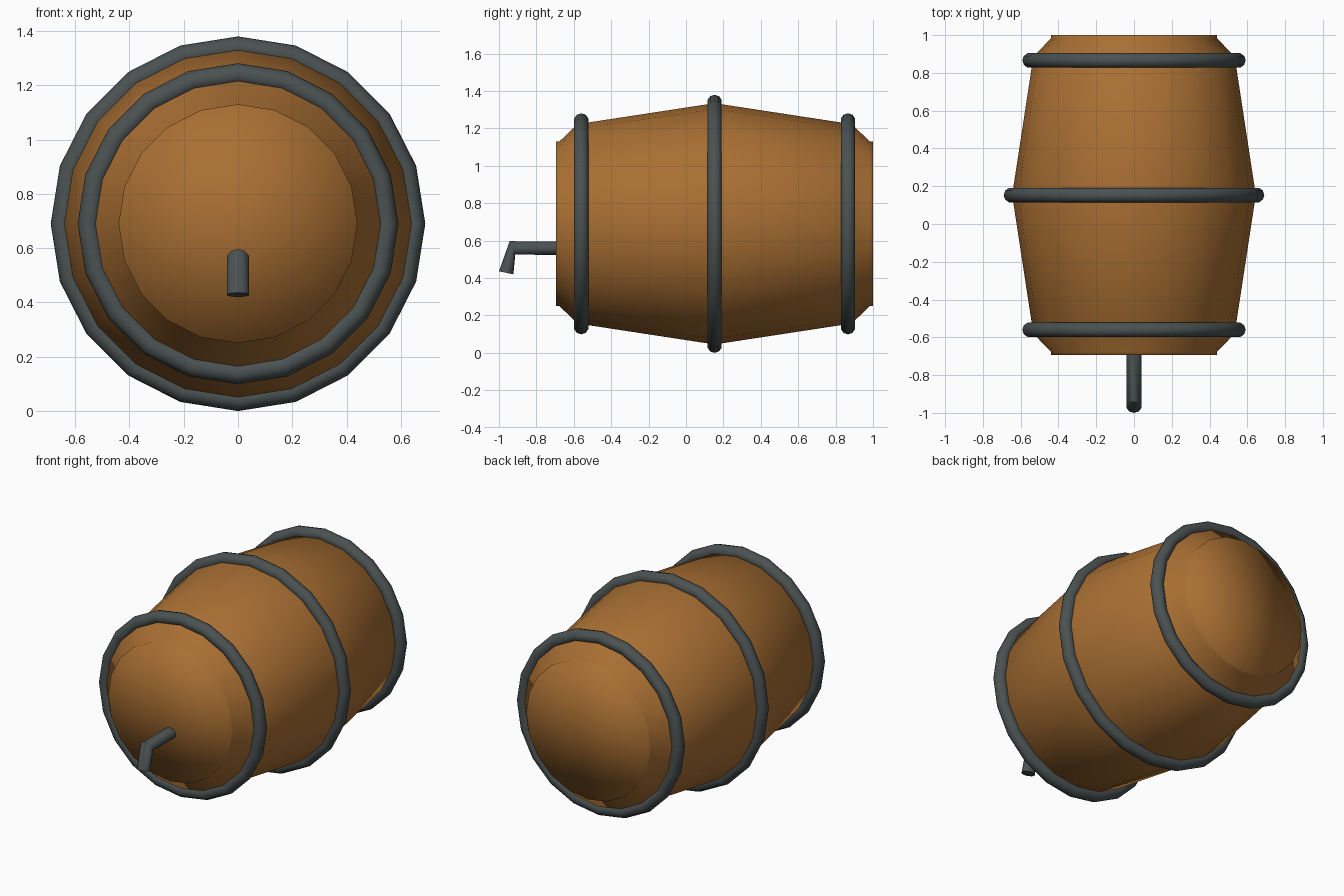
import bpy, bmesh, math
from mathutils import Vector

if "Cube" in bpy.data.objects:
    bpy.data.objects.remove(bpy.data.objects["Cube"])

CY, CZ, SEG = 0.153, 0.69, 20   # barrel centre along y, axis height, sides


def material(name, rgb):
    m = bpy.data.materials.new(name)
    m.diffuse_color = (*rgb, 1)
    m.use_nodes = True
    m.node_tree.nodes["Principled BSDF"].inputs["Base Color"].default_value = m.diffuse_color
    return m


WOOD = material("brown wood", (0.40, 0.16, 0.033))
IRON = material("dark iron", (0.07, 0.083, 0.083))


def make(name, bm, mat):
    bmesh.ops.recalc_face_normals(bm, faces=bm.faces)
    for f in bm.faces:
        f.smooth = True
    me = bpy.data.meshes.new(name)
    bm.to_mesh(me)
    bm.free()
    me.materials.append(mat)
    ob = bpy.data.objects.new(name, me)
    bpy.context.collection.objects.link(ob)
    return ob


def bridge(bm, a, b):
    n = len(a)
    for i in range(n):
        bm.faces.new((a[i], a[(i + 1) % n], b[(i + 1) % n], b[i]))


def fan(bm, ring, centre):
    c = bm.verts.new(centre)
    for i in range(len(ring)):
        bm.faces.new((ring[i], ring[(i + 1) % len(ring)], c))


def lathe_ring(bm, y, r):
    return [bm.verts.new((r * math.sin(2 * math.pi * i / SEG), y,
                          CZ + r * math.cos(2 * math.pi * i / SEG))) for i in range(SEG)]


# Barrel body: mirrored profile of (distance from middle, radius)
half = [(0.847, 0.44), (0.83, 0.44), (0.733, 0.533)]
profile = [(CY - d, r) for d, r in half] + [(CY, 0.645)] + [(CY + d, r) for d, r in reversed(half)]
bm = bmesh.new()
rings = [lathe_ring(bm, y, r) for y, r in profile]
for a, b in zip(rings, rings[1:]):
    bridge(bm, a, b)
fan(bm, rings[0], (0, profile[0][0], CZ))
fan(bm, rings[-1], (0, profile[-1][0], CZ))
make("barrel_body", bm, WOOD)

# Three round iron hoops
for name, y, major in (("front_hoop", CY - 0.713, 0.551), ("middle_hoop", CY, 0.65),
                       ("back_hoop", CY + 0.713, 0.551)):
    bm = bmesh.new()
    tube = []
    for k in range(10):
        t = 2 * math.pi * k / 10
        tube.append(lathe_ring(bm, y + 0.04 * math.sin(t), major + 0.04 * math.cos(t)))
    for k in range(10):
        bridge(bm, tube[k], tube[(k + 1) % 10])
    make(name, bm, IRON)

# Bent tap: (y, z) of the upper/outer and lower/inner side at each section
sections = [((-0.66, 0.595), (-0.66, 0.524)), ((-0.943, 0.597), (-0.913, 0.525)),
            ((-1.0, 0.436), (-0.923, 0.42))]
bm = bmesh.new()
tap = []
for a, b in sections:
    a, b = Vector((0, *a)), Vector((0, *b))
    mid, h = (a + b) / 2, (a - b) / 2
    tap.append([bm.verts.new(mid + h * math.cos(math.pi * i / 5)
                             + Vector((0.042 * math.sin(math.pi * i / 5), 0, 0))) for i in range(10)])
for a, b in zip(tap, tap[1:]):
    bridge(bm, a, b)
bm.faces.new(tap[0])
bm.faces.new(tap[-1])
ob = make("tap", bm, IRON)
bpy.context.view_layer.objects.active = ob
ob.select_set(True)
bpy.ops.object.shade_smooth_by_angle(angle=math.radians(60))
